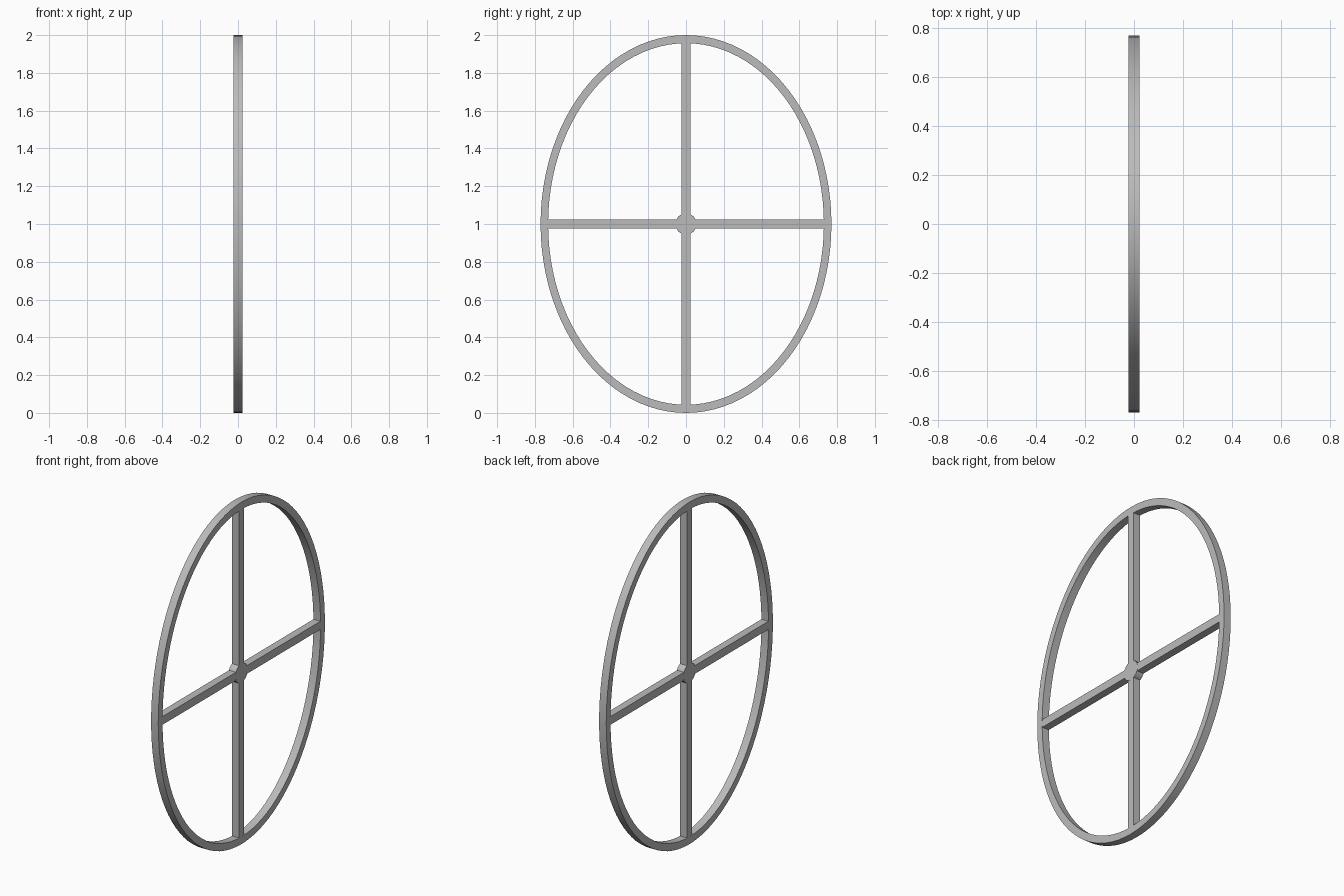
import bpy
import bmesh
from math import cos, sin, tau, radians

cube = bpy.data.objects.get("Cube")
if cube:
    bpy.data.objects.remove(cube)

DEPTH = 0.046
CENTRE = 1.0

grey = bpy.data.materials.new("grey metal")
grey.use_nodes = True
colour = (0.5, 0.5, 0.5, 1)
grey.diffuse_color = colour
grey.node_tree.nodes["Principled BSDF"].inputs["Base Color"].default_value = colour


def finish(name, bm, smooth=False):
    bmesh.ops.recalc_face_normals(bm, faces=bm.faces)
    mesh = bpy.data.meshes.new(name)
    bm.to_mesh(mesh)
    bm.free()
    mesh.materials.append(grey)
    obj = bpy.data.objects.new(name, mesh)
    bpy.context.collection.objects.link(obj)
    if smooth:
        bpy.ops.object.select_all(action='DESELECT')
        obj.select_set(True)
        bpy.context.view_layer.objects.active = obj
        bpy.ops.object.shade_smooth_by_angle(angle=radians(30))


def oval(bm, x, ry, rz, sides):
    return [bm.verts.new((x, ry * cos(tau * i / sides), CENTRE + rz * sin(tau * i / sides)))
            for i in range(sides)]


# Oval rim with a rectangular section
bm = bmesh.new()
sides = 96
h = DEPTH / 2
loops = [oval(bm, x, ry, rz, sides) for x, ry, rz in
         ((-h, 0.77, 1.0), (h, 0.77, 1.0), (h, 0.73, 0.957), (-h, 0.73, 0.957))]
for k in range(4):
    a, b = loops[k], loops[(k + 1) % 4]
    for i in range(sides):
        j = (i + 1) % sides
        bm.faces.new((a[i], a[j], b[j], b[i]))
finish("oval_rim", bm, smooth=True)


# Crossing bars, ending inside the rim
def bar(name, size_y, size_z):
    bm = bmesh.new()
    bmesh.ops.create_cube(bm, size=1)
    for v in bm.verts:
        v.co = (v.co.x * (DEPTH - 0.001), v.co.y * size_y, CENTRE + v.co.z * size_z)
    finish(name, bm)


bar("upright_bar", 0.046, 1.95)
bar("cross_bar", 1.49, 0.048)

# Round hub where the bars meet
bm = bmesh.new()
front, back = (oval(bm, x, 0.057, 0.057, 16) for x in (-h, h))
bm.faces.new(front)
bm.faces.new(back)
for i in range(16):
    j = (i + 1) % 16
    bm.faces.new((front[i], front[j], back[j], back[i]))
finish("hub", bm, smooth=True)
